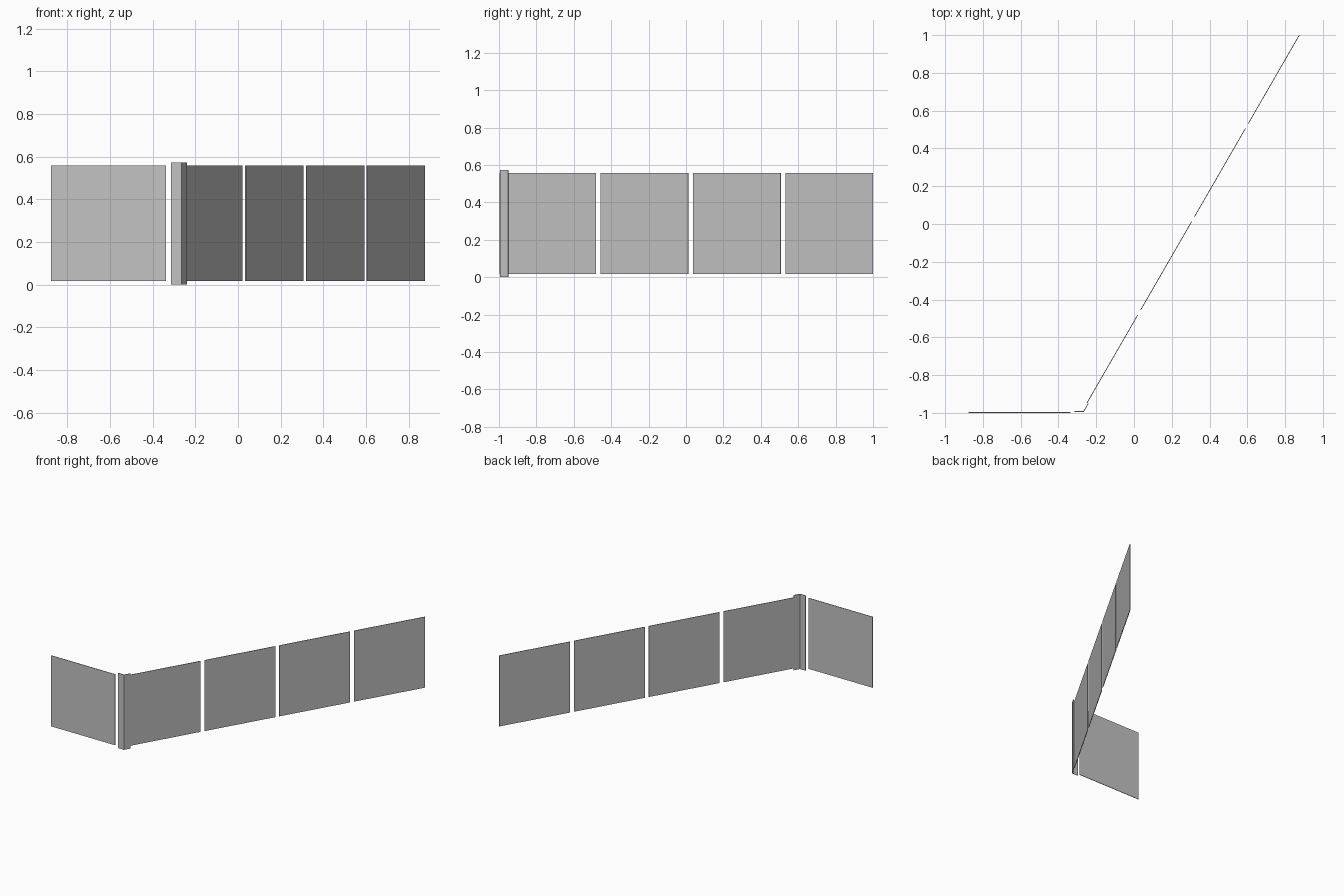
import bpy
import bmesh
from math import radians
from mathutils import Vector, Matrix

cube = bpy.data.objects.get("Cube")
if cube:
    bpy.data.objects.remove(cube, do_unlink=True)

grey = bpy.data.materials.new("mid grey")
grey.use_nodes = True
grey.diffuse_color = (0.55, 0.55, 0.55, 1)
grey.node_tree.nodes["Principled BSDF"].inputs["Base Color"].default_value = (0.55, 0.55, 0.55, 1)

THICK = 0.004
SIZE = 0.54
STEP = 0.57
WING = Vector((0.5, 0.866))       # direction of the angled run
INWARD = Vector((-0.866, 0.5))    # towards its inner side


def extrude_outline(name, outline, bottom, top):
    """Upright sheet: a plan outline raised between two heights."""
    bm = bmesh.new()
    face = bm.faces.new([bm.verts.new((p[0], p[1], bottom)) for p in outline])
    raised = bmesh.ops.extrude_face_region(bm, geom=[face])["geom"]
    verts = [v for v in raised if isinstance(v, bmesh.types.BMVert)]
    bmesh.ops.translate(bm, verts=verts, vec=(0, 0, top - bottom))
    bmesh.ops.recalc_face_normals(bm, faces=bm.faces)
    mesh = bpy.data.meshes.new(name)
    bm.to_mesh(mesh)
    bm.free()
    mesh.materials.append(grey)
    obj = bpy.data.objects.new(name, mesh)
    bpy.context.collection.objects.link(obj)
    return obj


def panel(name, start, along, inward):
    end = start + along * SIZE
    depth = inward * THICK
    extrude_outline(name, [start, end, end + depth, start + depth], 0.018, 0.558)


# Front panel
panel("front_panel", Vector((-0.877, -1.0)), Vector((1, 0)), Vector((0, 1)))

# Angled run of four panels, counted back from the far end
far_end = Vector((0.877, 0.999))
for i in range(4):
    panel(f"wing_panel_{i + 1}", far_end - WING * (SIZE + STEP * (3 - i)), WING, INWARD)

# Folded corner strip
fold = Vector((-0.265, -0.994))
inner_fold = fold + Vector((-THICK * 0.577, THICK))
front_end = fold + Vector((-0.05, 0))
wing_end = fold + WING * 0.05
extrude_outline("corner_strip", [
    front_end, fold, wing_end, wing_end + INWARD * THICK,
    inner_fold, front_end + Vector((0, THICK))], 0.0, 0.572)
